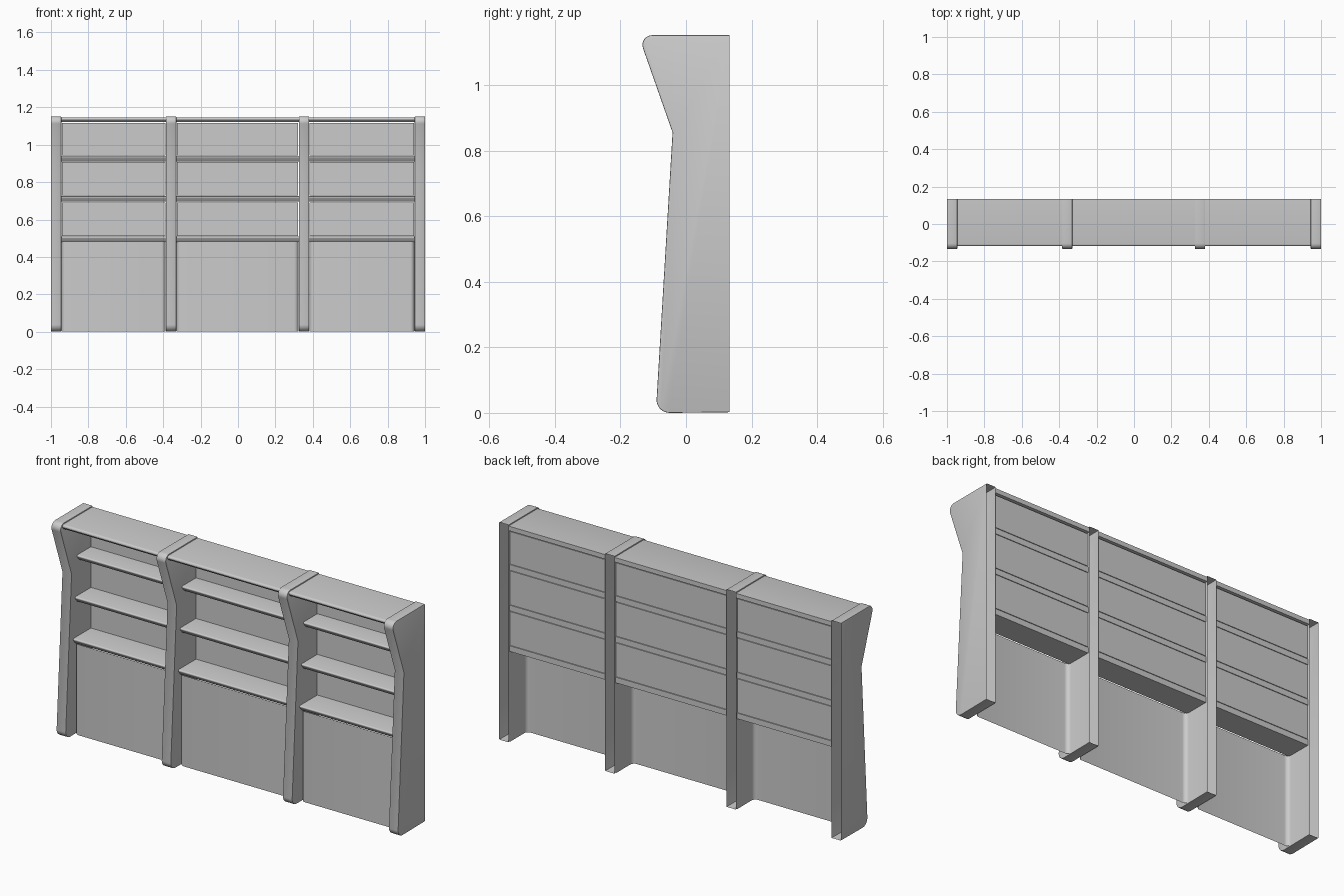
import bpy, bmesh, math

if "Cube" in bpy.data.objects:
    bpy.data.objects.remove(bpy.data.objects["Cube"])

grey = bpy.data.materials.new("light_grey")
grey.diffuse_color = (0.6, 0.6, 0.6, 1)
grey.use_nodes = True
grey.node_tree.nodes["Principled BSDF"].inputs["Base Color"].default_value = grey.diffuse_color


def extrude_x(name, profile, x0, x1, caps=True, closed=True, bevel=0.0):
    """Sweep a (y, z) profile from x0 to x1; an open profile leaves its back open."""
    bm = bmesh.new()
    a = [bm.verts.new((x0, y, z)) for y, z in profile]
    b = [bm.verts.new((x1, y, z)) for y, z in profile]
    n = len(profile)
    for i in range(n if closed else n - 1):
        j = (i + 1) % n
        bm.faces.new((a[i], a[j], b[j], b[i]))
    if caps:
        bm.faces.new(a)
        bm.faces.new(list(reversed(b)))
    bmesh.ops.recalc_face_normals(bm, faces=bm.faces)
    # a shell with an open back: make sure the normals point outwards
    bm.faces.ensure_lookup_table()
    if caps and bm.faces[-1].normal.x < 0:
        bmesh.ops.reverse_faces(bm, faces=bm.faces)
    if bevel:
        rim = [e for e in bm.edges if len(e.link_faces) == 2
               and any(abs(f.normal.x) > 0.9 for f in e.link_faces)]
        bmesh.ops.bevel(bm, geom=rim, offset=bevel, segments=2, profile=0.5, affect='EDGES')
    return finish(name, bm)


def finish(name, bm):
    me = bpy.data.meshes.new(name)
    bm.to_mesh(me)
    bm.free()
    ob = bpy.data.objects.new(name, me)
    bpy.context.collection.objects.link(ob)
    me.materials.append(grey)
    bpy.context.view_layer.objects.active = ob
    ob.select_set(True)
    bpy.ops.object.shade_smooth_by_angle(angle=math.radians(35))
    ob.select_set(False)
    return ob


def arc(cx, cy, r, a0, a1, n=6):
    steps = [math.radians(a0 + (a1 - a0) * i / n) for i in range(n + 1)]
    return [(cx + r * math.cos(t), cy + r * math.sin(t)) for t in steps]


BACK = 0.133
# Uprights: hollow shells, open at the back, with a kinked front edge
side = ([(BACK, 1.152)] + arc(-0.103, 1.122, 0.03, 90, 199)
        + [(-0.041, 0.855)] + arc(-0.05, 0.04, 0.04, 184, 270) + [(BACK, 0.002)])
uprights = [(-1, -0.945), (-0.385, -0.33), (0.325, 0.38), (0.945, 1)]
for i, (x0, x1) in enumerate(uprights):
    extrude_x(f"upright_{i + 1}", side, x0, x1, closed=False, bevel=0.003)

shelves = [(0.51, -0.028), (0.725, -0.012), (0.94, 0.004)]   # top height, front edge
for i in range(3):
    x0, x1 = uprights[i][1], uprights[i + 1][0]
    n = i + 1
    # Shelves with an undercut front edge
    for k, (z, yf) in enumerate(shelves):
        prof = [(0.125, z)] + arc(yf + 0.006, z - 0.006, 0.006, 90, 215, 4) \
            + [(yf + 0.018, z - 0.03), (0.125, z - 0.03)]
        extrude_x(f"shelf_{n}_{k + 1}", prof, x0, x1)
    # Canopy board
    top = [(BACK, 1.146)] + arc(-0.108, 1.136, 0.01, 90, 200, 4) + [(-0.108, 1.122), (BACK, 1.122)]
    extrude_x(f"canopy_{n}", top, x0, x1)
    # Back boards between the shelves
    levels = [0.51, 0.695, 0.725, 0.91, 0.94, 1.118]
    for k in range(3):
        lo, hi = levels[2 * k] + 0.003, levels[2 * k + 1] - 0.003
        extrude_x(f"back_board_{n}_{k + 1}",
                  [(0.125, lo), (0.125, hi), (0.115, hi), (0.115, lo)], x0 + 0.003, x1 - 0.003)
    # Lower panel: U-shaped sheet with rounded corners, open at back and bottom
    r, yp, l, rt = 0.022, -0.018, x0 + 0.002, x1 - 0.002
    plan = ([(l, 0.125)] + arc(l + r, yp + r, r, 180, 270)
            + arc(rt - r, yp + r, r, 270, 360) + [(rt, 0.125)])
    bm = bmesh.new()
    lo = [bm.verts.new((x, y, 0.002)) for x, y in plan]
    hi = [bm.verts.new((x, y, 0.482)) for x, y in plan]
    for j in range(len(plan) - 1):
        bm.faces.new((lo[j], lo[j + 1], hi[j + 1], hi[j]))
    finish(f"lower_panel_{n}", bm)
